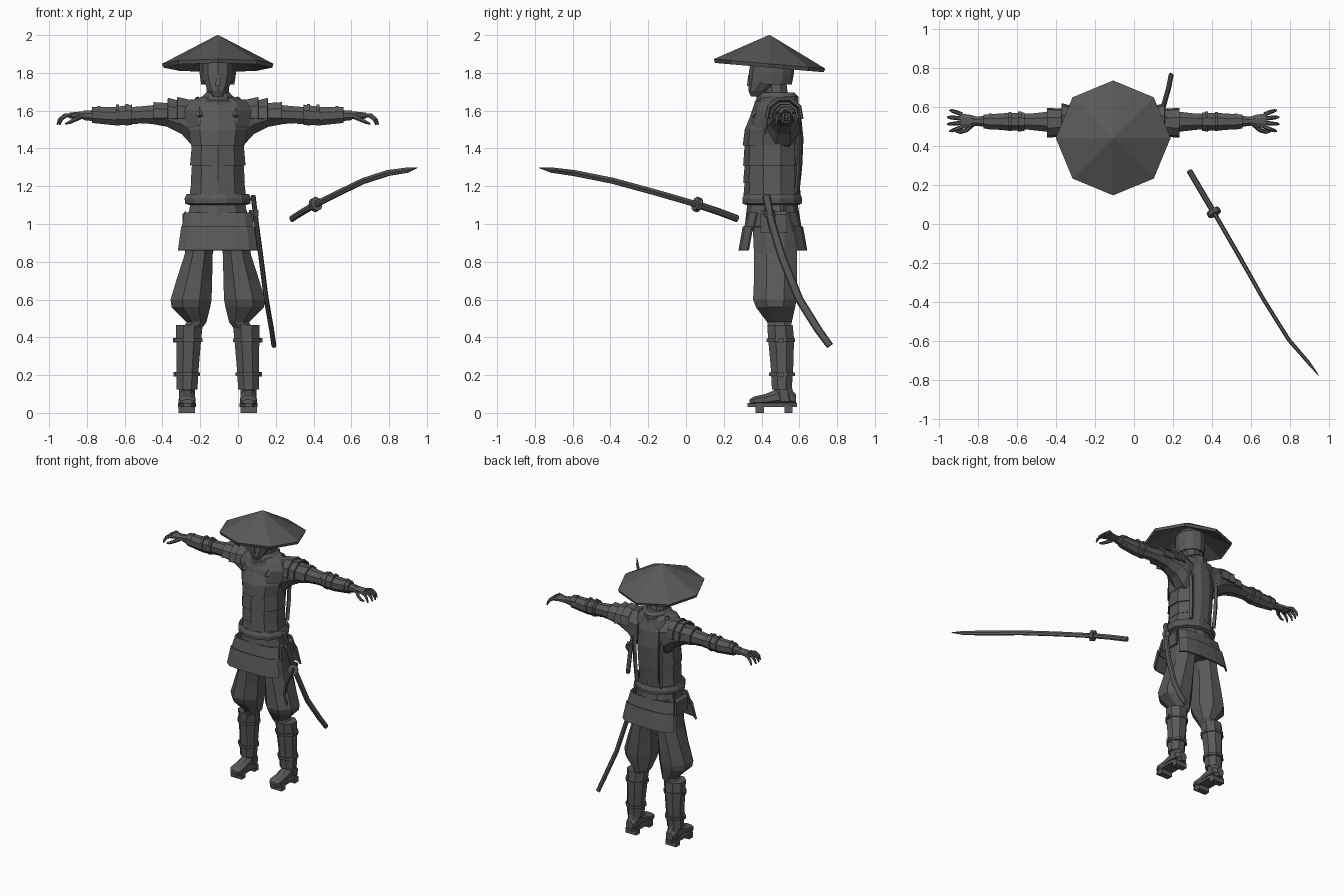
import bpy, math
from mathutils import Vector

CX = -0.107          # body symmetry plane
CY = 0.47

mat = bpy.data.materials.new("charcoal grey")
mat.diffuse_color = (0.1, 0.1, 0.1, 1)


def finish(name, verts, faces, mirror=False, solid=0.0, local=True):
    me = bpy.data.meshes.new(name)
    me.from_pydata(verts, [], faces)
    me.materials.append(mat)
    ob = bpy.data.objects.new(name, me)
    bpy.context.collection.objects.link(ob)
    if local:
        ob.location.x = CX
    bpy.context.view_layer.objects.active = ob
    ob.select_set(True)
    bpy.ops.object.mode_set(mode='EDIT')
    bpy.ops.mesh.select_all(action='SELECT')
    bpy.ops.mesh.normals_make_consistent(inside=False)
    bpy.ops.object.mode_set(mode='OBJECT')
    ob.select_set(False)
    if solid:
        m = ob.modifiers.new("thickness", 'SOLIDIFY')
        m.thickness, m.offset = solid, 0
    if mirror:
        ob.modifiers.new("mirror", 'MIRROR').use_clip = False
    return ob


def bridge(rings, closed=True, cap=True):
    n = len(rings[0])
    verts = [p for r in rings for p in r]
    faces = []
    for i in range(len(rings) - 1):
        for j in range(n if closed else n - 1):
            k = (j + 1) % n
            faces.append((i*n + j, i*n + k, (i+1)*n + k, (i+1)*n + j))
    if closed and cap:
        faces += [tuple(range(n)), tuple(range(len(verts) - n, len(verts)))]
    return verts, faces


def loft(name, axis, rings, n=8, mirror=False, arc=None, solid=0.0, cap=True):
    """rings: (position on axis, a0, a1, b0, b1); arc: degrees for an open shell."""
    out = []
    for p, a0, a1, b0, b1 in rings:
        ring = []
        for j in range(n):
            if arc:
                t, f = math.radians(arc[0] + (arc[1]-arc[0])*j/(n-1)), 1
            else:
                t, f = 2*math.pi*(j + .5)/n, 1/math.cos(math.pi/n)
            a = (a0+a1)/2 + (a1-a0)/2*f*math.cos(t)
            b = (b0+b1)/2 + (b1-b0)/2*f*math.sin(t)
            ring.append({'x': (p, a, b), 'y': (a, p, b), 'z': (a, b, p)}[axis])
        out.append(ring)
    return finish(name, *bridge(out, not arc, cap), mirror=mirror, solid=solid)


def tube(name, pts, rs, ru, n=6, up=(0, 0, 1), mirror=False, local=True):
    """Sweep an ellipse (rs sideways, ru upwards) along pts."""
    pts = [Vector(p) for p in pts]
    out = []
    for i, p in enumerate(pts):
        t = (pts[min(i+1, len(pts)-1)] - pts[max(i-1, 0)]).normalized()
        s = t.cross(Vector(up)).normalized()
        u = s.cross(t)
        a = rs[i] if isinstance(rs, (list, tuple)) else rs
        b = ru[i] if isinstance(ru, (list, tuple)) else ru
        out.append([p + s*a*math.cos(2*math.pi*j/n) + u*b*math.sin(2*math.pi*j/n)
                    for j in range(n)])
    return finish(name, *bridge(out), mirror=mirror, local=local)


def sym(name, rings, n=8, **kw):
    """Centred vertical loft from (z, half width, front y, back y)."""
    return loft(name, 'z', [(z, -h, h, f, b) for z, h, f, b in rings], n, **kw)


# straw hat: tilted eight-sided cone with rim lip and hollow underside
def hat_ring(r, z):
    return [(r*math.cos(k*math.pi/4), .442 + r*math.sin(k*math.pi/4),
             z - .085*r*math.sin(k*math.pi/4)) for k in range(8)]
finish("hat", *bridge([hat_ring(.003, 2.0), hat_ring(.295, 1.848),
                       hat_ring(.288, 1.828), hat_ring(.003, 1.965)]))

# head, hood and neck
sym("head", [(1.675, .026, .345, .40), (1.705, .05, .333, .43), (1.75, .072, .335, .515),
             (1.80, .084, .338, .555), (1.87, .085, .35, .56), (1.93, .05, .4, .5)], 10)
loft("hood", 'z', [(1.74, -.083, .083, .37, .555), (1.80, -.092, .092, .36, .567),
                   (1.88, -.09, .09, .36, .565)], 9, arc=(-35, 215), solid=.01)
loft("nose", 'z', [(1.73, -.014, .014, .322, .35), (1.79, -.006, .006, .33, .35)], 4)
sym("neck", [(1.60, .07, .42, .55), (1.76, .055, .42, .53)])

# collar layers
for i, (z, h) in enumerate([(1.625, .105), (1.65, .085)]):
    sym("collar_%d" % i, [(z, h, .365 + .01*i, .59), (z + .025, h - .004, .37 + .01*i, .59),
                          (z + .045, h - .022, .395, .57)], 10)

# torso and stacked armour bands
sym("torso", [(1.08, .14, .33, .58), (1.25, .13, .33, .58), (1.42, .135, .33, .595),
              (1.52, .165, .335, .60), (1.60, .18, .355, .595), (1.65, .15, .38, .585),
              (1.68, .07, .41, .56)], 10)
for i, (z0, z1, h0, h1) in enumerate([(1.13, 1.225, .152, .14), (1.22, 1.315, .143, .137),
                                      (1.31, 1.425, .147, .137)]):
    sym("waist_band_%d" % i, [(z0, h0, .31, .60), (z1, h1, .318, .595)], 10)
sym("chest_plate", [(1.415, .142, .308, .60), (1.50, .155, .318, .60),
                    (1.58, .135, .35, .595), (1.63, .11, .365, .58)], 10)
# back panel and shoulder straps
sym("back_panel", [(1.16, .075, .54, .60), (1.30, .08, .55, .615), (1.45, .085, .55, .622),
                   (1.57, .08, .54, .61), (1.63, .06, .52, .59)])
tube("back_strap", [(.10, .585, 1.16), (.105, .598, 1.3), (.11, .60, 1.45),
                    (.11, .585, 1.57), (.105, .53, 1.665), (.10, .42, 1.645),
                    (.095, .35, 1.57)], .016, .012, 4, up=(0, .6, .1), mirror=True)

# belt
sym("belt", [(1.10, .15, .32, .595), (1.108, .172, .30, .612), (1.135, .176, .298, .615),
             (1.16, .165, .31, .605)], 12)

# hips and layered skirt armour
sym("hips", [(.90, .10, .38, .57), (1.0, .16, .36, .59), (1.10, .145, .35, .58)])
sym("skirt_upper", [(.985, .168, .322, .60), (1.11, .14, .335, .58)], 10, cap=False,
    solid=.008)
for i, (z0, z1, h0, h1, o) in enumerate([(.965, 1.06, .19, .172, .012),
                                         (.86, .985, .207, .19, .038)]):
    for nm, f, s in [("front", .322 - o, 1), ("back", .598 + o, -1)]:
        prof = [(-1, .045), (-.8, .012), (-.35, 0), (.35, 0), (.8, .012), (1, .045)]
        rows = [[(a*h, f + s*(b + d), z) for a, b in prof]
                for z, h, d in [(z0, h0, 0), (z1, h1, .022)]]
        finish("skirt_%s_plate_%d" % (nm, i), *bridge(rows, closed=False), solid=.012)
loft("skirt_side_plate", 'x', [(.168, .40, .53, .96, 1.07), (.188, .395, .535, .955, 1.05)],
     4, mirror=True)

# baggy trousers
loft("trousers", 'z', [(1.06, .0, .15, .36, .58), (.95, .005, .165, .355, .59),
                       (.84, .027, .175, .36, .588), (.70, .03, .22, .36, .588),
                       (.60, .033, .25, .355, .585), (.56, .04, .245, .37, .578),
                       (.48, .06, .165, .43, .56), (.44, .09, .19, .44, .55)], 8, mirror=True)

# shin guards with straps and side knots
loft("shin_guard", 'z', [(.465, .08, .222, .43, .565), (.39, .088, .22, .435, .572),
                         (.25, .10, .218, .448, .568), (.125, .108, .218, .455, .56)],
     8, mirror=True)
for i, (z, a, b) in enumerate([(.385, .081, .228), (.205, .095, .225)]):
    loft("shin_strap_%d" % i, 'z', [(z - .009, a, b, .427 + .012*i, .578),
                                    (z + .009, a, b, .427 + .012*i, .578)], 8, mirror=True)
    loft("shin_knot_%d" % i, 'z', [(z - .012, b - .01, b + .01, .49, .515),
                                   (z + .012, b - .01, b + .01, .49, .515)], 4, mirror=True)

# feet and raised wooden sandals
loft("ankle", 'z', [(.06, .12, .205, .47, .58), (.14, .12, .205, .465, .56)], 8, mirror=True)
loft("foot", 'y', [(.335, .13, .19, .045, .07), (.36, .117, .207, .04, .087),
                   (.42, .12, .205, .04, .10), (.49, .122, .203, .04, .13),
                   (.56, .125, .20, .04, .12), (.582, .135, .19, .04, .10)], 8, mirror=True)
loft("sandal_sole", 'z', [(.032, .115, .21, .325, .588), (.052, .115, .21, .325, .588)],
     8, mirror=True)
for i, y in enumerate([.39, .543]):
    loft("sandal_tooth_%d" % i, 'z', [(0, .12, .207, y - .022, y + .022),
                                      (.04, .12, .207, y - .022, y + .022)], 4, mirror=True)

# arms
loft("upper_arm", 'x', [(.09, .40, .60, 1.40, 1.65), (.14, .42, .605, 1.42, 1.66),
                        (.19, .44, .60, 1.475, 1.655), (.27, .46, .588, 1.515, 1.64),
                        (.35, .475, .575, 1.53, 1.628), (.44, .485, .565, 1.535, 1.62)],
     8, mirror=True)
loft("forearm", 'x', [(.42, .485, .567, 1.53, 1.622), (.50, .488, .565, 1.53, 1.615),
                      (.62, .495, .56, 1.54, 1.605), (.71, .505, .55, 1.55, 1.60)],
     8, mirror=True)
loft("bracer", 'x', [(.455, .478, .572, 1.525, 1.632), (.54, .48, .57, 1.522, 1.62),
                     (.665, .49, .562, 1.535, 1.62)], 8, mirror=True)
for i, (x, r) in enumerate([(.48, .056), (.53, .054), (.63, .045)]):
    loft("bracer_strap_%d" % i, 'x', [(x - .008, .526 - r*.92, .526 + r*.92, 1.577 - r, 1.579 + r),
                                      (x + .008, .526 - r*.92, .526 + r*.92, 1.577 - r, 1.579 + r)],
         8, mirror=True)
# layered shoulder guards
for i, (x0, x1, r0, r1, z) in enumerate([(.16, .215, .085, .098, 1.575),
                                         (.205, .265, .08, .096, 1.572),
                                         (.255, .34, .066, .072, 1.572)]):
    loft("shoulder_guard_%d" % i, 'x', [(x0, .52 - r0, .52 + r0, z - r0, z + r0),
                                        (x1, .52 - r1, .52 + r1, z - r1, z + r1)],
         6, mirror=True, arc=(-10, 190), solid=.012)

# hands with curled fingers
loft("palm", 'x', [(.695, .508, .548, 1.555, 1.595), (.73, .498, .56, 1.555, 1.595),
                   (.785, .492, .568, 1.558, 1.59)], 8, mirror=True)
for i, y in enumerate([.499, .52, .541, .562]):
    d, e = (i - 1.5)*.008, -.012 if i in (0, 3) else 0
    tube("finger_%d" % i, [(.775, y, 1.576), (.81 + e/2, y + d, 1.575),
                           (.84 + e, y + d*1.6, 1.553), (.85 + e, y + d*1.8, 1.525)],
         [.011, .011, .009, .005], [.012, .012, .009, .005], 6, up=(.3, 0, 1), mirror=True)
tube("thumb", [(.725, .51, 1.568), (.755, .482, 1.553), (.785, .472, 1.538),
               (.808, .475, 1.53)], [.014, .012, .010, .005], [.014, .012, .01, .005],
     6, mirror=True)

# scabbard at the left hip
tube("scabbard", [(.08, .425, 1.15), (.098, .455, 1.0), (.122, .51, .82), (.15, .60, .60),
                  (.178, .70, .44), (.19, .762, .355)], .013, [.021, .021, .022, .022, .021, .019],
     8, up=(0, 1, .3), local=False)
loft("scabbard_mount", 'z', [(1.04, .165, .215, .42, .47), (1.075, .165, .215, .415, .465)], 6)

# floating curved sword
tube("sword_blade", [(.41, .06, 1.103), (.54, -.165, 1.168), (.664, -.385, 1.228),
                     (.795, -.595, 1.27), (.895, -.71, 1.285), (.948, -.778, 1.298)],
     [.011, .011, .010, .010, .009, .002], [.018, .018, .018, .018, .016, .002], 6, local=False)
tube("sword_handle", [(.285, .272, 1.028), (.345, .17, 1.066), (.41, .06, 1.103)],
     .015, .019, 8, local=False)
tube("sword_guard", [(.404, .07, 1.10), (.416, .049, 1.107)], .036, .04, 8, local=False)
